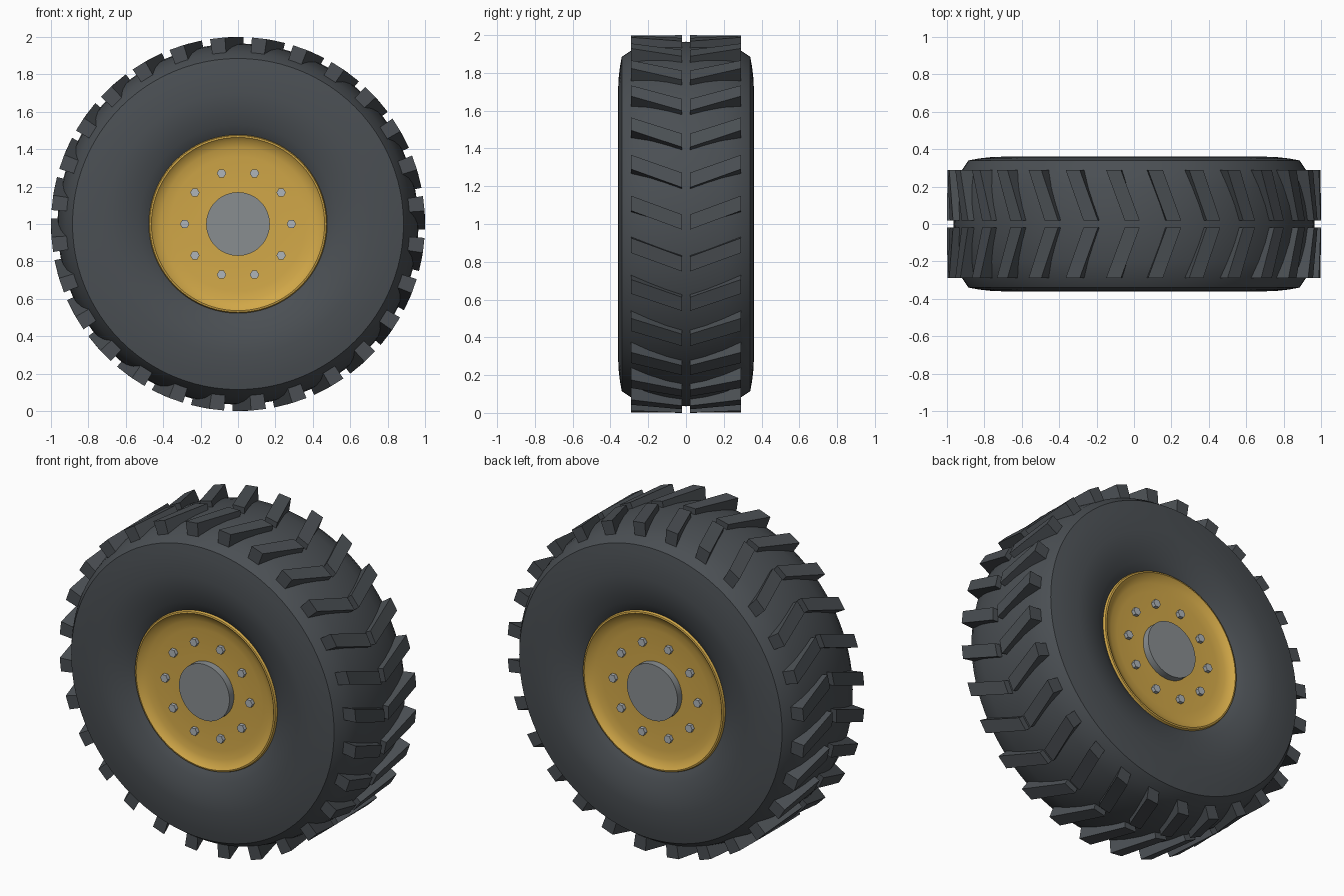
import bpy, bmesh, math

cube = bpy.data.objects.get("Cube")
if cube:
    bpy.data.objects.remove(cube, do_unlink=True)


def material(name, rgb):
    mat = bpy.data.materials.new(name)
    mat.use_nodes = True
    mat.diffuse_color = (*rgb, 1)
    bsdf = next(n for n in mat.node_tree.nodes if n.type == 'BSDF_PRINCIPLED')
    bsdf.inputs["Base Color"].default_value = (*rgb, 1)
    return mat


RUBBER = material("dark rubber", (0.069, 0.078, 0.087))
YELLOW = material("rim yellow", (0.64, 0.39, 0.065))
STEEL = material("hub grey", (0.25, 0.27, 0.28))
BOLT = material("bolt silver", (0.43, 0.46, 0.49))
AXLE_Z = 1.0


def polar(r, angle, y):
    return (r * math.cos(angle), y, r * math.sin(angle))


def finish(name, bm, mat, smooth=None):
    bmesh.ops.recalc_face_normals(bm, faces=bm.faces)
    mesh = bpy.data.meshes.new(name)
    bm.to_mesh(mesh)
    bm.free()
    mesh.materials.append(mat)
    obj = bpy.data.objects.new(name, mesh)
    bpy.context.collection.objects.link(obj)
    obj.location.z = AXLE_Z
    if smooth:
        bpy.ops.object.select_all(action='DESELECT')
        obj.select_set(True)
        bpy.context.view_layer.objects.active = obj
        bpy.ops.object.shade_smooth_by_angle(angle=math.radians(smooth))
    return obj


def lathe(name, half, mat, steps, smooth, closed=False):
    """Spin a (radius, y) half profile, mirrored front to back, round the axle."""
    profile = half + [(r, -y) for r, y in reversed(half) if y > 0]
    bm = bmesh.new()
    rings = [[bm.verts.new(polar(r, math.tau * i / steps, y)) for i in range(steps)]
             for r, y in profile]
    pairs = list(zip(rings, rings[1:]))
    if closed:
        pairs.append((rings[-1], rings[0]))
    else:
        bm.faces.new(rings[0])
        bm.faces.new(rings[-1])
    for a, b in pairs:
        for i in range(steps):
            j = (i + 1) % steps
            bm.faces.new((a[i], a[j], b[j], b[i]))
    return finish(name, bm, mat, smooth)


# Tyre: bulging sidewall, bevelled shoulder, crowned tread
sidewall = [(0.45, 0.28), (0.48, 0.305), (0.53, 0.328), (0.59, 0.347), (0.65, 0.358),
            (0.70, 0.36), (0.77, 0.357), (0.83, 0.35), (0.885, 0.34)]
tread = [(0.922, 0.285), (0.945, 0.2), (0.96, 0.1), (0.965, 0)]
lathe("tyre", sidewall + tread, RUBBER, 96, 25, closed=True)

# Rim: rolled lip and shallow dish
lathe("rim", [(0.2, 0.282), (0.36, 0.284), (0.41, 0.29), (0.445, 0.302),
              (0.463, 0.318), (0.472, 0.316), (0.48, 0.295), (0.46, 0.26)],
      YELLOW, 96, 40)

# Hub cap on both faces
lathe("hub", [(0.17, 0.325)], STEEL, 64, 30)

# Chevron tread lugs
LUGS, HALF_WIDTH = 28, 0.04
INNER, OUTER = (0.02, 0.01), (0.29, 0.11)   # distance from middle, angle
bm = bmesh.new()
for n in range(LUGS):
    for side in (-1, 1):
        ends = []
        for y, lead in (INNER, OUTER):
            angle = math.tau * n / LUGS + lead
            ends.append([bm.verts.new(polar(r, angle + w, side * y))
                         for r, w in ((0.88, -HALF_WIDTH), (1, -HALF_WIDTH),
                                      (1, HALF_WIDTH), (0.88, HALF_WIDTH))])
        a, b = ends
        bm.faces.new(a)
        bm.faces.new(b)
        for i in range(4):
            j = (i + 1) % 4
            bm.faces.new((a[i], a[j], b[j], b[i]))
finish("tread_lugs", bm, RUBBER)

# Hexagonal wheel bolts on both faces
BOLTS = 10
bm = bmesh.new()
for n in range(BOLTS):
    cx, _, cz = polar(0.285, math.tau * n / BOLTS, 0)
    for side in (-1, 1):
        rings = []
        for y in (0.27, 0.305):
            ring = []
            for i in range(6):
                px, _, pz = polar(0.025, math.tau * i / 6, 0)
                ring.append(bm.verts.new((cx + px, side * y, cz + pz)))
            rings.append(ring)
        a, b = rings
        bm.faces.new(a)
        bm.faces.new(b)
        for i in range(6):
            j = (i + 1) % 6
            bm.faces.new((a[i], a[j], b[j], b[i]))
finish("wheel_bolts", bm, BOLT)
